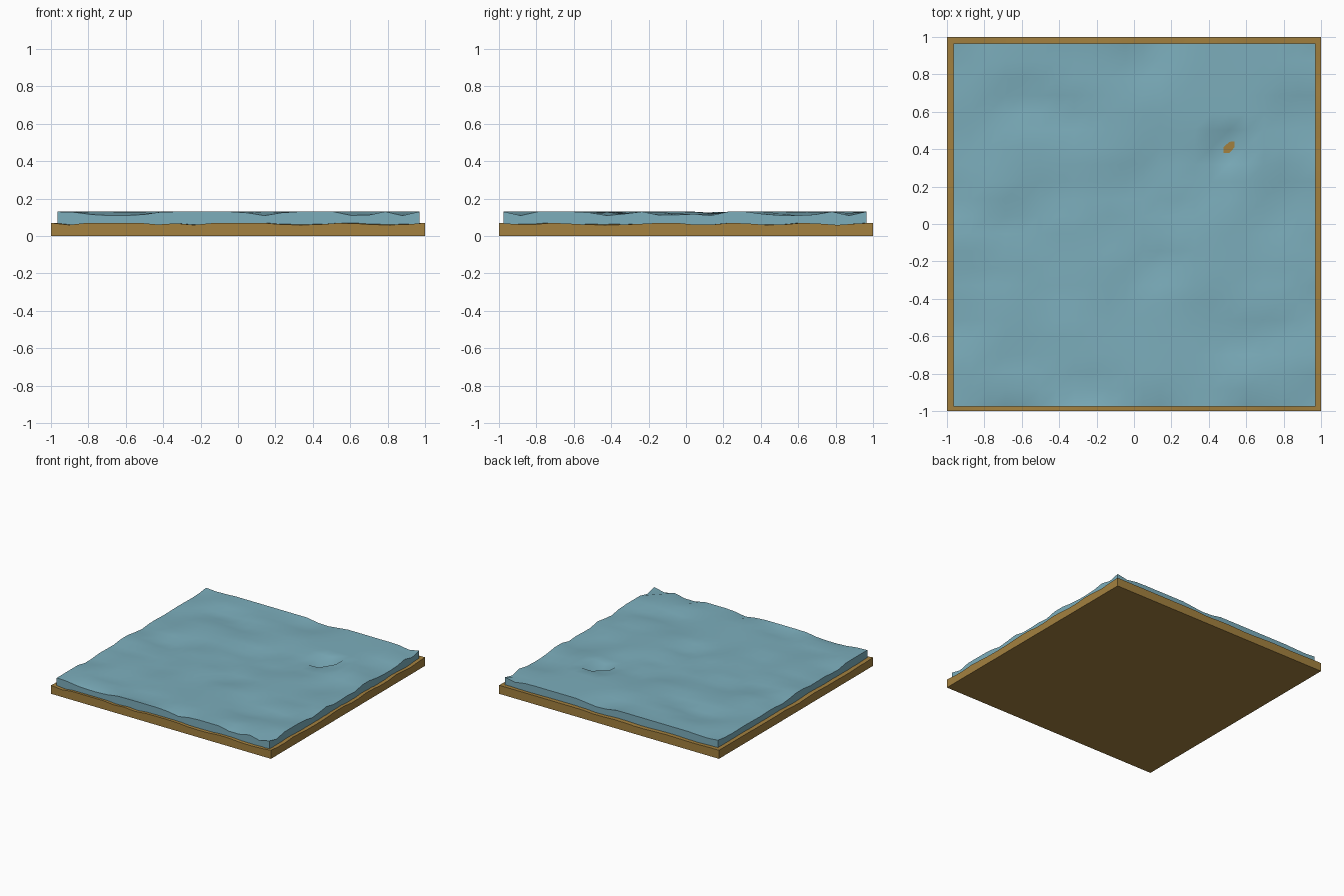
import bpy, bmesh, math
from mathutils import Vector, noise

if "Cube" in bpy.data.objects:
    bpy.data.objects.remove(bpy.data.objects["Cube"])

CELLS = 21


def material(name, color):
    mat = bpy.data.materials.new(name)
    mat.diffuse_color = (*color, 1)
    mat.use_nodes = True
    mat.node_tree.nodes["Principled BSDF"].inputs["Base Color"].default_value = mat.diffuse_color
    return mat


def hollow(t, spans):
    """Depth factor 0..1 along an edge that has the given hollows."""
    for a, b in spans:
        if a < t < b:
            return math.sin(math.pi * (t - a) / (b - a)) ** 0.6
    return 0.0


def slab(name, xs, ys, bottom, top, depth, front, right, seed, mat, dent=None):
    # gridded top sheet
    bm = bmesh.new()
    bmesh.ops.create_grid(bm, x_segments=CELLS, y_segments=CELLS, size=0.5)
    for v in bm.verts:
        v.co.x = xs[0] + (v.co.x + 0.5) * (xs[1] - xs[0])
        v.co.y = ys[0] + (v.co.y + 0.5) * (ys[1] - ys[0])
    # uneven surface: flat crests with shallow hollows
    for v in bm.verts:
        x, y = v.co.x, v.co.y
        if y < ys[0] + 0.01:
            h = hollow(x, front)
        elif x > xs[1] - 0.01:
            h = hollow(y, right)
        else:
            h = noise.noise(Vector((x * 3.3 + seed, y * 4.3, seed))) * 1.8 + 0.25
        v.co.z = top - depth * min(max(h, 0), 1)
    # one deep dent that reaches the ground
    if dent:
        v = min(bm.verts, key=lambda p: (p.co.xy - Vector(dent[:2])).length)
        v.co.z = dent[2]
    bm.normal_update()
    for f in bm.faces:
        f.smooth = True
    # side walls and underside
    rim = [e for e in bm.edges if e.is_boundary]
    ext = bmesh.ops.extrude_edge_only(bm, edges=rim)["geom"]
    for g in ext:
        if isinstance(g, bmesh.types.BMVert):
            g.co.z = bottom
    lower = [g for g in ext if isinstance(g, bmesh.types.BMEdge)]
    made = bmesh.ops.contextual_create(bm, geom=lower)["faces"]
    for f in made + [g for g in ext if isinstance(g, bmesh.types.BMFace)]:
        f.smooth = False
    bmesh.ops.recalc_face_normals(bm, faces=bm.faces)
    mesh = bpy.data.meshes.new(name)
    bm.to_mesh(mesh)
    bm.free()
    mesh.materials.append(mat)
    obj = bpy.data.objects.new(name, mesh)
    bpy.context.collection.objects.link(obj)
    return obj


# brown ground tile
slab("ground_base", (-1, 1), (-1, 1), 0, 0.07, 0.011,
     [(-0.98, -0.81), (-0.46, -0.33), (-0.33, -0.14), (0.14, 0.53), (0.61, 0.98)],
     [(-0.93, -0.78), (-0.65, -0.2), (-0.02, 0.2), (0.32, 0.6), (0.7, 0.92)],
     4.7, material("earth", (0.37, 0.22, 0.05)))

# blue water layer
slab("water_layer", (-0.965, 0.97), (-0.975, 0.965), 0.055, 0.13, 0.021,
     [(-0.88, -0.41), (0.04, 0.24), (0.51, 0.78), (0.79, 0.97)],
     [(-0.98, -0.8), (-0.52, -0.3), (-0.2, 0.0), (0.01, 0.22), (0.35, 0.78), (0.8, 0.95)],
     11.3, material("water", (0.2, 0.42, 0.5)), dent=(0.51, 0.41, 0.035))
